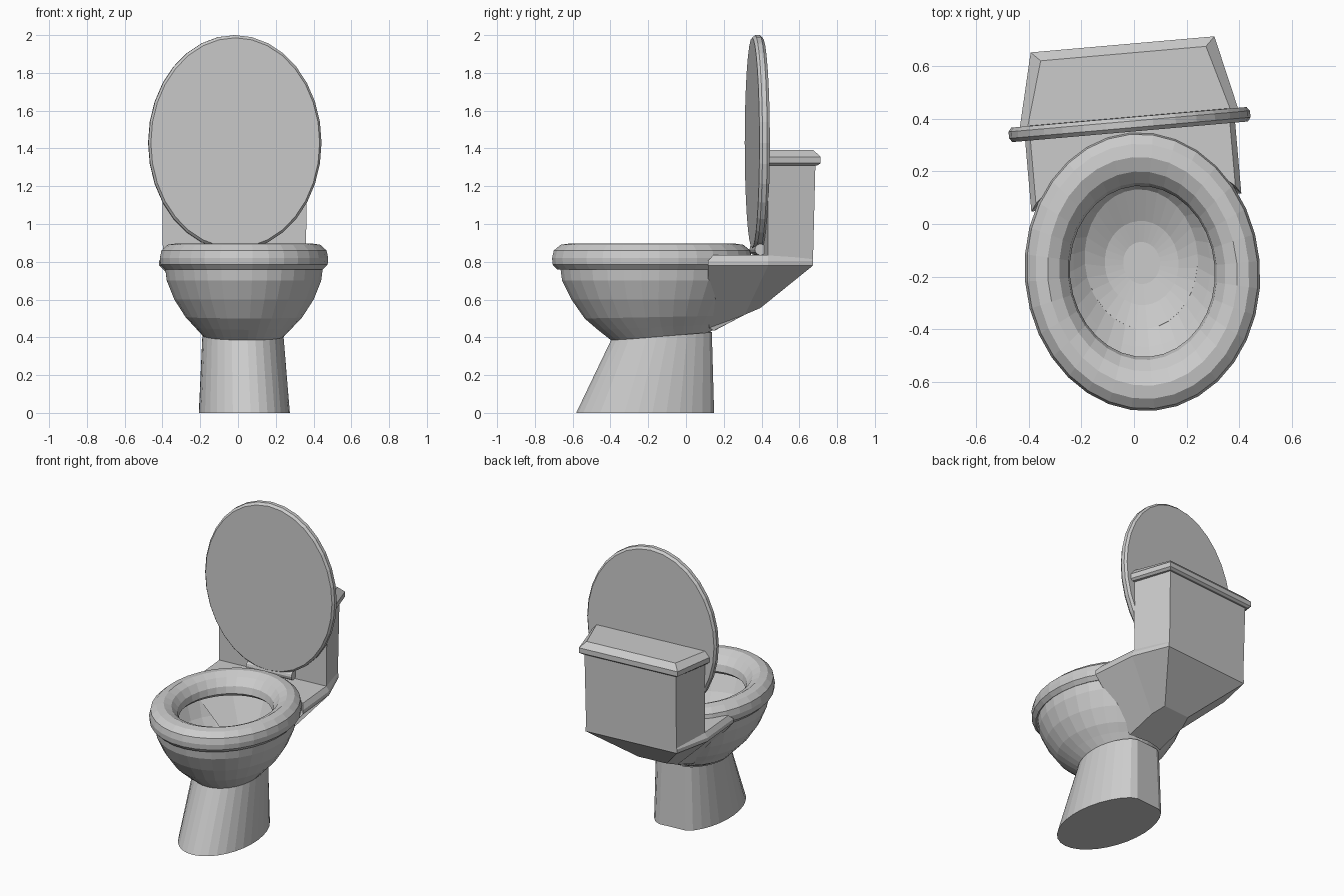
import bpy, bmesh
from math import sin, cos, tau, radians
from mathutils import Matrix

if "Cube" in bpy.data.objects:
    bpy.data.objects.remove(bpy.data.objects["Cube"])

# whole model is turned slightly about z, with a small sideways offset
PLACE = Matrix.Rotation(radians(5), 4, 'Z') @ Matrix.Translation((0.016, 0, 0))
N = 32


def loft(name, rings, cap_start=True, cap_end=True, closed=False):
    """Skin a list of equal-length point rings into one object."""
    bm = bmesh.new()
    vs = [[bm.verts.new(p) for p in r] for r in rings]
    n = len(vs[0])
    pairs = list(zip(vs, vs[1:]))
    if closed:
        pairs.append((vs[-1], vs[0]))
    for r0, r1 in pairs:
        for i in range(n):
            j = (i + 1) % n
            bm.faces.new((r0[i], r0[j], r1[j], r1[i]))
    if cap_start and not closed:
        bm.faces.new(vs[0][::-1])
    if cap_end and not closed:
        bm.faces.new(vs[-1])
    bmesh.ops.recalc_face_normals(bm, faces=bm.faces)
    me = bpy.data.meshes.new(name)
    bm.to_mesh(me)
    bm.free()
    ob = bpy.data.objects.new(name, me)
    ob.matrix_world = PLACE
    bpy.context.collection.objects.link(ob)
    return ob


def oval(cy, a, b, z, tilt=0.0, flat=1.0):
    """Horizontal ellipse; tilt lifts the back, flat cuts the back straight."""
    pts = []
    for i in range(N):
        t = tau * i / N
        s = min(sin(t), flat)
        pts.append((a * cos(t), cy + b * s, z + tilt * (s + 1) / 2))
    return pts


def mirrored(half):
    """Right-hand points, front to back, completed with the left side."""
    return half + [(-x, y, z) for x, y, z in reversed(half)]


# pedestal: leaning oval foot with a flat back
loft("pedestal", [oval(-0.201, 0.24, 0.384, 0, 0, 0.888),
                  oval(-0.12, 0.215, 0.28, 0.385, 0.045, 0.888)], cap_end=False)

# bowl: open shell, its floor sunk into the pedestal
loft("bowl", [oval(-0.15, 0.07, 0.08, 0.35), oval(-0.15, 0.14, 0.16, 0.36, 0.01),
              oval(-0.135, 0.215, 0.265, 0.385, 0.045),
              oval(-0.155, 0.26, 0.315, 0.44, 0.03),
              oval(-0.17, 0.31, 0.37, 0.50, 0.015), oval(-0.18, 0.37, 0.43, 0.60),
              oval(-0.18, 0.41, 0.48, 0.70), oval(-0.18, 0.42, 0.49, 0.775)],
     cap_end=False)

# seat: rounded ring
SEAT = [(0.42, 0.505, 0.76), (0.444, 0.528, 0.785), (0.447, 0.531, 0.82),
        (0.438, 0.522, 0.86), (0.405, 0.485, 0.89), (0.36, 0.435, 0.897),
        (0.315, 0.38, 0.875), (0.282, 0.337, 0.83), (0.275, 0.325, 0.785),
        (0.30, 0.355, 0.76)]
loft("seat", [oval(-0.182, a, b, z) for a, b, z in SEAT], closed=True)

# raised lid: upright oval slab with chamfered rim
loft("lid", [[(0.46 * k * cos(tau * i / N), y, 1.43 + 0.57 * k * sin(tau * i / N))
              for i in range(N)]
             for y, k in ((0.35, 0.975), (0.365, 1), (0.39, 1), (0.405, 0.975))])

# hinge bar under the lid
loft("hinge", [[(x, 0.38 + 0.03 * cos(tau * i / 12), 0.865 + 0.03 * sin(tau * i / 12))
                for i in range(12)] for x in (-0.16, 0.16)])

# rear shelf: wedge rising from behind the bowl to a bevelled deck
DECK = [(0, 0.33), (0.22, 0.26), (0.40, 0.08), (0.40, 0.40), (0.325, 0.645), (0, 0.645)]
UNDER = [(0, 0.15, 0.435), (0.07, 0.14, 0.435), (0.13, 0.11, 0.45),
         (0.13, 0.30, 0.52), (0.10, 0.385, 0.555), (0, 0.385, 0.555)]


def around(half):
    return half + [(-x, y, z) for x, y, z in reversed(half[1:-1])]


loft("rear_shelf", [around(UNDER),
                    around([(x, y, 0.78) for x, y in DECK]),
                    around([(x, y, 0.805) for x, y in DECK]),
                    around([(x * 0.95, y if y > 0.2 else y + 0.03, 0.835) for x, y in DECK])])

# tank: box narrowing toward the back
loft("tank", [mirrored([(w, 0.40, z), (v, d, z)])
              for w, v, d, z in ((0.38, 0.32, 0.645, 0.79), (0.385, 0.325, 0.658, 1.32))])

# tank lid: overhanging slab with bevelled top
loft("tank_lid", [mirrored([(0.42 - i, 0.385 + i * 0.6, z), (0.35 - i, 0.683 - i, z)])
                  for i, z in ((0.015, 1.31), (0, 1.322), (0, 1.355), (0.035, 1.392))])
